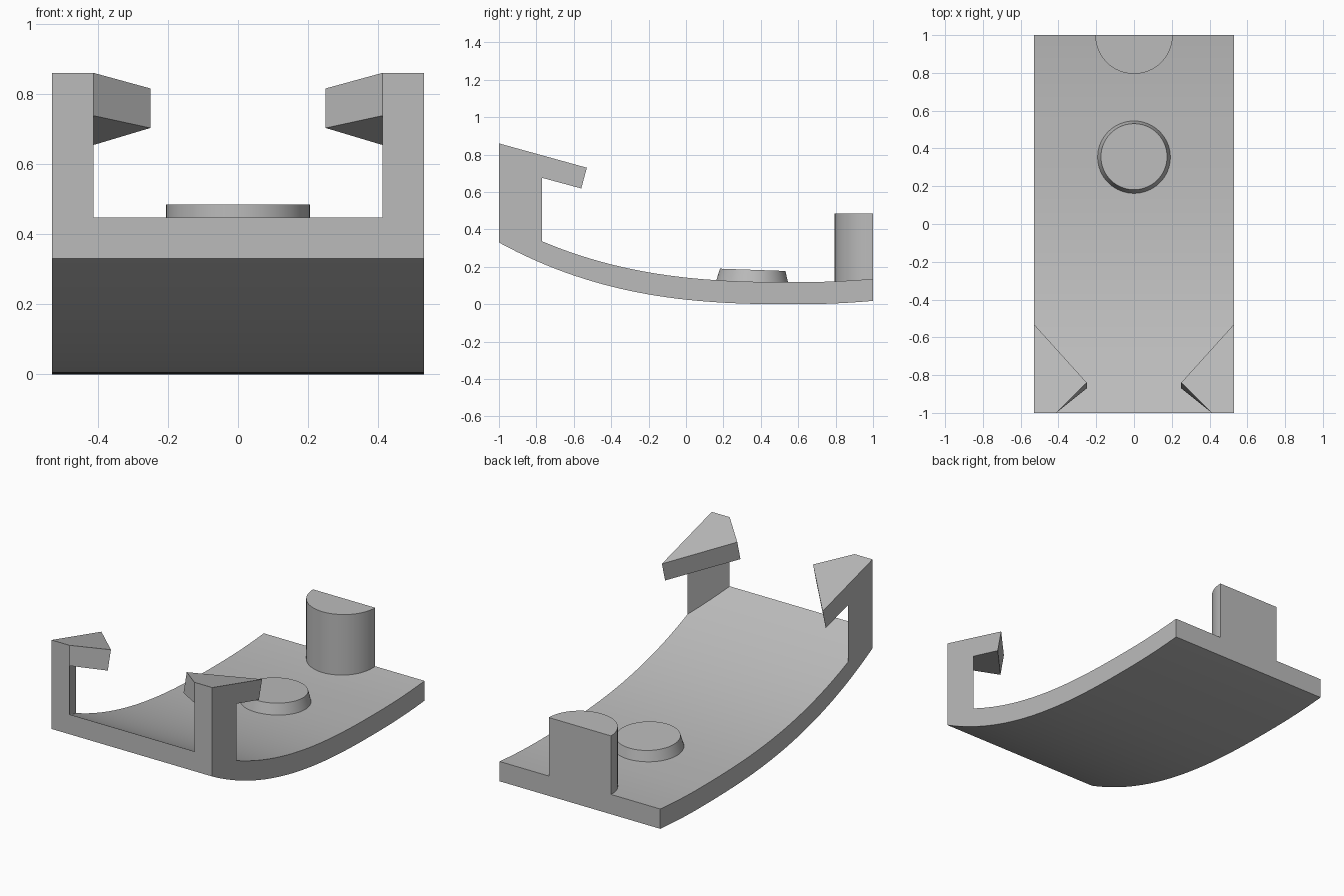
import bpy, bmesh, math
from mathutils import Matrix

cube = bpy.data.objects.get("Cube")
if cube:
    bpy.data.objects.remove(cube, do_unlink=True)

grey = bpy.data.materials.new("plain_grey")
grey.use_nodes = True
colour = (0.5, 0.5, 0.5, 1)
grey.diffuse_color = colour
grey.node_tree.nodes["Principled BSDF"].inputs["Base Color"].default_value = colour

HALF_WIDTH = 0.53


def finish(name, bm, smooth=False):
    bmesh.ops.recalc_face_normals(bm, faces=bm.faces)
    mesh = bpy.data.meshes.new(name)
    bm.to_mesh(mesh)
    bm.free()
    obj = bpy.data.objects.new(name, mesh)
    bpy.context.collection.objects.link(obj)
    mesh.materials.append(grey)
    if smooth:
        bpy.ops.object.select_all(action='DESELECT')
        obj.select_set(True)
        bpy.context.view_layer.objects.active = obj
        bpy.ops.object.shade_smooth_by_angle(angle=math.radians(30))
    return obj


def loft(name, lower, upper, smooth=False):
    """Solid between two matching outlines."""
    bm = bmesh.new()
    a = [bm.verts.new(p) for p in lower]
    b = [bm.verts.new(p) for p in upper]
    bm.faces.new(a)
    bm.faces.new(b)
    for i in range(len(a)):
        j = (i + 1) % len(a)
        bm.faces.new((a[i], a[j], b[j], b[i]))
    return finish(name, bm, smooth)


def underside(y):
    if y < 0.6:
        return 0.33 * ((0.6 - y) / 1.6) ** 2.65
    return 0.018 * ((y - 0.6) / 0.4) ** 2


# Curved base plate
steps = 40
ys = [-1 + 2 * i / steps for i in range(steps + 1)]
outline = [(y, underside(y)) for y in ys]
outline += [(y, underside(y) + 0.118) for y in reversed(ys)]
loft("base_plate", [(-HALF_WIDTH, y, z) for y, z in outline],
     [(HALF_WIDTH, y, z) for y, z in outline], True)


# Corner posts with sloping hook heads
def head_top(y):
    return 0.86 - 0.277 * (y + 1)


def head_bottom(y):
    return 0.738 - 0.27 * (y + 1)


for side, sx in (("left", 1), ("right", -1)):
    post = [(HALF_WIDTH, -1), (0.412, -1), (HALF_WIDTH, -0.77)]
    loft(side + "_post",
         [(sx * x, y, underside(y) + 0.08) for x, y in post],
         [(sx * x, y, head_bottom(y) + 0.02) for x, y in post])
    top = [(HALF_WIDTH, -1), (0.412, -1), (0.25, -0.84), (HALF_WIDTH, -0.53)]
    bottom = [(x, max(-1, y - 0.03)) for x, y in top]
    loft(side + "_hook_head",
         [(sx * x, y, head_bottom(y)) for x, y in bottom],
         [(sx * x, y, head_top(y)) for x, y in top])

# Tapered round button, tilted with the plate
bm = bmesh.new()
bmesh.ops.create_cone(
    bm, cap_ends=True, segments=64, radius1=0.197, radius2=0.175, depth=0.08,
    matrix=Matrix.Translation((0, 0.355, 0.144)) @ Matrix.Rotation(-0.035, 4, 'X'))
finish("round_button", bm, True)

# Half-round peg, flat against the back edge
arc = [math.pi * (1 + i / 32) for i in range(33)]
half = [(0.205 * math.cos(a), 1 + 0.205 * math.sin(a)) for a in arc]
loft("half_round_peg", [(x, y, 0.08) for x, y in half],
     [(x, y, 0.485) for x, y in half], True)
